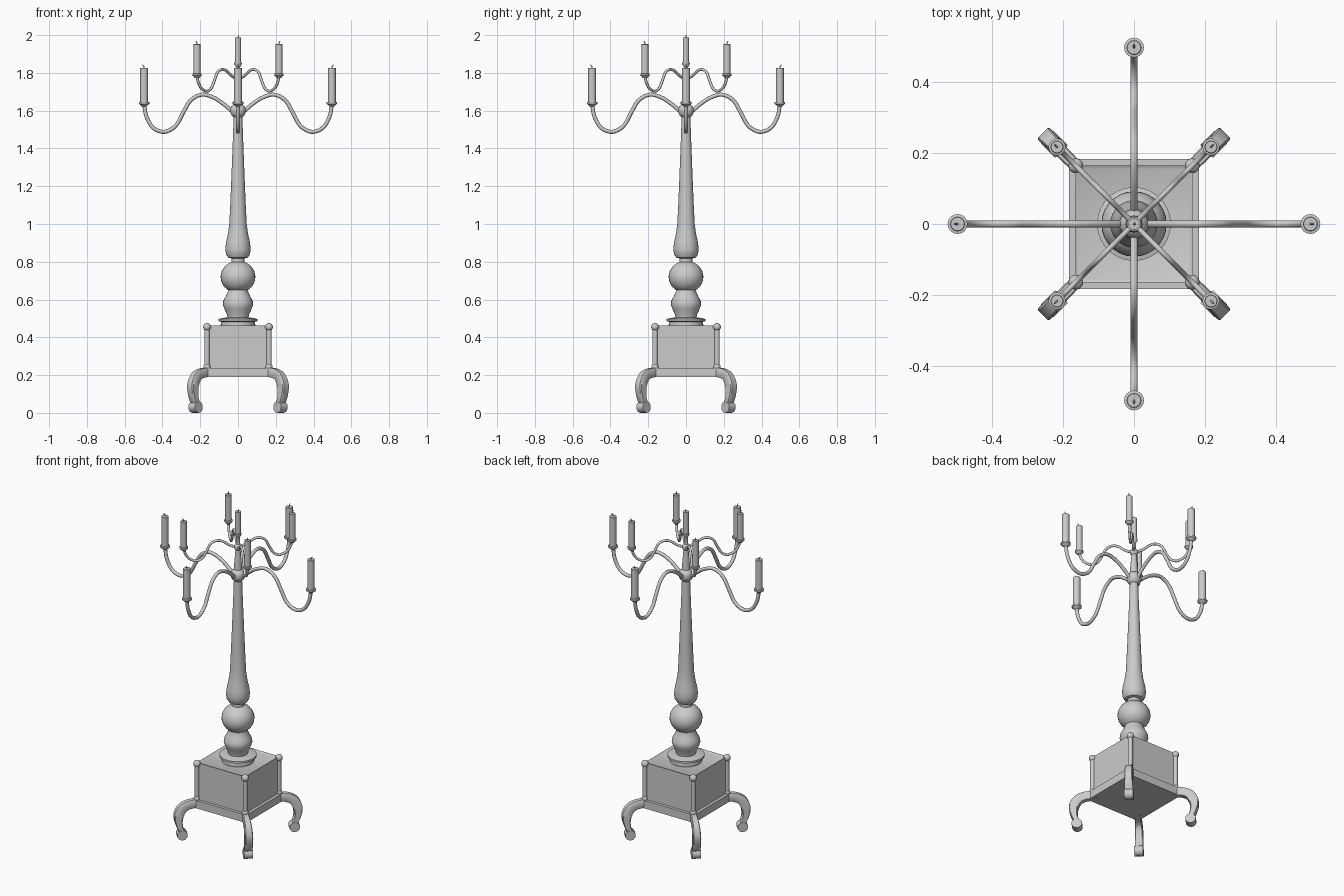
import bpy, bmesh, math
from mathutils import Vector, Matrix

if "Cube" in bpy.data.objects:
    bpy.data.objects.remove(bpy.data.objects["Cube"])


def finish(name, bm, angle=40):
    bmesh.ops.recalc_face_normals(bm, faces=bm.faces)
    me = bpy.data.meshes.new(name)
    bm.to_mesh(me)
    bm.free()
    for p in me.polygons:
        p.use_smooth = True
    me.set_sharp_from_angle(angle=math.radians(angle))
    ob = bpy.data.objects.new(name, me)
    bpy.context.collection.objects.link(ob)
    return ob


def skin(bm, rings):
    # join successive closed rings of points, with end caps
    loops = [[bm.verts.new(p) for p in r] for r in rings]
    n = len(loops[0])
    for a, b in zip(loops, loops[1:]):
        for i in range(n):
            bm.faces.new((a[i], a[(i + 1) % n], b[(i + 1) % n], b[i]))
    bm.faces.new(loops[0])
    bm.faces.new(loops[-1])


def lathe(bm, profile, n=24, x=0, y=0):
    skin(bm, [[(x + r * math.cos(2 * math.pi * i / n), y + r * math.sin(2 * math.pi * i / n), z)
               for i in range(n)] for r, z in profile])


def spline(points, steps=4):
    # Catmull-Rom through tuples of any length
    p = [Vector(q) for q in points]
    p = [2 * p[0] - p[1]] + p + [2 * p[-1] - p[-2]]
    out = []
    for a, b, c, d in zip(p, p[1:], p[2:], p[3:]):
        for k in range(steps):
            t = k / steps
            out.append(0.5 * (2 * b + (c - a) * t + (2 * a - 5 * b + 4 * c - d) * t ** 2
                              + (3 * b - a - 3 * c + d) * t ** 3))
    return out + [p[-2]]


def sweep(bm, path, section):
    # sweep along an xz path of (x, z, size, width)
    rings = []
    for i, s in enumerate(path):
        t = path[min(i + 1, len(path) - 1)] - path[max(i - 1, 0)]
        nx, nz = Vector((-t[1], t[0])).normalized()
        rings.append([(s[0] + nx * u * s[2], v * s[3], s[1] + nz * u * s[2]) for u, v in section])
    skin(bm, rings)


def ball(bm, r, pos, seg=16):
    bmesh.ops.create_uvsphere(bm, u_segments=seg, v_segments=seg // 2, radius=r,
                              matrix=Matrix.Translation(pos))


def box(bm, half, z0, z1):
    m = Matrix.Translation((0, 0, (z0 + z1) / 2)) @ Matrix.Diagonal((2 * half, 2 * half, z1 - z0, 1))
    return bmesh.ops.create_cube(bm, size=1, matrix=m)['verts']


def around(ob, start):
    # four copies of a part around the centre
    base = ob.name
    for k in range(4):
        o = ob if k == 0 else bpy.data.objects.new(f"{base}_{k + 1}", ob.data)
        if k:
            bpy.context.collection.objects.link(o)
        o.rotation_euler.z = math.radians(start + 90 * k)


ROUND = [(math.cos(math.pi * i / 5), math.sin(math.pi * i / 5)) for i in range(10)]
SQUARE = [(-1, -0.8), (-0.8, -1), (0.8, -1), (1, -0.8), (1, 0.8), (0.8, 1), (-0.8, 1), (-1, 0.8)]

# Base apron
bm = bmesh.new()
box(bm, 0.183, 0.19, 0.238)
finish("base_apron", bm)

# Base box with recessed top
bm = bmesh.new()
box(bm, 0.165, 0.238, 0.463)
bm.faces.ensure_lookup_table()
top = [f for f in bm.faces if f.calc_center_median().z > 0.46]
bmesh.ops.inset_region(bm, faces=top, thickness=0.015)
bmesh.ops.translate(bm, verts=top[0].verts, vec=(0, 0, -0.006))
finish("base_box", bm)

# Corner posts with ball ends
bm = bmesh.new()
d = 0.164 * math.sqrt(2)
lathe(bm, [(0.014, 0.23), (0.014, 0.46)], 12, d)
ball(bm, 0.021, (d, 0, 0.455))
ball(bm, 0.019, (d, 0, 0.242))
around(finish("corner_post", bm), 45)

# Curved legs with scroll feet
bm = bmesh.new()
sweep(bm, spline([(0.19, 0.214, 0.025, 0.018), (0.265, 0.212, 0.025, 0.018), (0.313, 0.191, 0.026, 0.02),
                  (0.337, 0.145, 0.026, 0.023), (0.335, 0.095, 0.019, 0.023),
                  (0.322, 0.055, 0.015, 0.023), (0.315, 0.03, 0.015, 0.023)]), SQUARE)
bmesh.ops.create_cone(bm, cap_ends=True, segments=10, radius1=0.03, radius2=0.03, depth=0.05,
                      matrix=Matrix.Translation((0.318, 0, 0.03)) @ Matrix.Rotation(math.pi / 2, 4, 'X'))
around(finish("leg", bm), 45)

# Turned column
bm = bmesh.new()
lathe(bm, [(0.088, 0.45), (0.092, 0.465), (0.088, 0.482), (0.104, 0.486), (0.104, 0.497), (0.08, 0.503),
           (0.056, 0.505), (0.06, 0.525), (0.072, 0.55), (0.08, 0.572), (0.078, 0.592), (0.066, 0.615),
           (0.052, 0.645), (0.05, 0.66)], 28)
lathe(bm, [(0.035, 0.79), (0.035, 0.818), (0.052, 0.822), (0.063, 0.84), (0.067, 0.868), (0.063, 0.905),
           (0.053, 0.95), (0.046, 1.0), (0.041, 1.1), (0.036, 1.22), (0.031, 1.35), (0.026, 1.48),
           (0.023, 1.58)], 28)
finish("column", bm)
bm = bmesh.new()
bmesh.ops.create_uvsphere(bm, u_segments=28, v_segments=18, radius=1,
                          matrix=Matrix.Translation((0, 0, 0.72)) @ Matrix.Diagonal((0.092, 0.092, 0.085, 1)))
finish("column_ball", bm)

# Upper stem with hub balls
bm = bmesh.new()
ball(bm, 0.042, (0, 0, 1.6), 20)
ball(bm, 0.023, (0, 0, 1.77))
lathe(bm, [(0.026, 1.6), (0.022, 1.66), (0.014, 1.76), (0.011, 1.8), (0.012, 1.835), (0.02, 1.845), (0.02, 1.855)], 16)
finish("upper_stem", bm)


# Candle with drip cup and wick
def candle(bm, x, z0, z1, r, cup):
    lathe(bm, [(0.011, z0 - 0.018), (cup * 0.8, z0 - 0.008), (cup, z0 - 0.004), (cup, z0 + 0.005), (r, z0 + 0.007)], 16, x)
    lathe(bm, [(r, z0), (r, z1 - 0.002), (r - 0.002, z1)], 16, x)
    sweep(bm, [Vector(p) for p in ((x, z1 - 0.003, 0.003, 0.003), (x + 0.001, z1 + 0.007, 0.003, 0.003),
                                   (x + 0.009, z1 + 0.016, 0.002, 0.002))], ROUND)


bm = bmesh.new()
lathe(bm, [(0.016, 1.85), (0.016, 1.988)], 16)
sweep(bm, [Vector((0, 1.985, 0.003, 0.003)), Vector((0.004, 1.999, 0.002, 0.002))], ROUND)
finish("centre_candle", bm)


# Scrolling arms
def arm(name, pts, r, start):
    bm = bmesh.new()
    sweep(bm, spline([(x, z, r, r) for x, z in pts], 5), ROUND)
    around(finish(name, bm), start)


arm("large_arm", [(0.02, 1.585), (0.07, 1.63), (0.125, 1.667), (0.19, 1.685), (0.25, 1.655), (0.29, 1.59),
                  (0.33, 1.52), (0.39, 1.488), (0.45, 1.51), (0.485, 1.57), (0.497, 1.635)], 0.0105, 0)
s2 = math.sqrt(2)
arm("small_arm", [(x * s2, z) for x, z in [
    (0.005, 1.77), (0.035, 1.785), (0.06, 1.81), (0.085, 1.818), (0.11, 1.8), (0.13, 1.745), (0.145, 1.715),
    (0.168, 1.703), (0.195, 1.72), (0.21, 1.75), (0.217, 1.785)]], 0.0075, 45)

# Arm candles
bm = bmesh.new()
candle(bm, 0.497, 1.64, 1.827, 0.021, 0.028)
around(finish("large_arm_candle", bm), 0)
bm = bmesh.new()
candle(bm, 0.217 * s2, 1.79, 1.953, 0.0185, 0.024)
around(finish("small_arm_candle", bm), 45)
